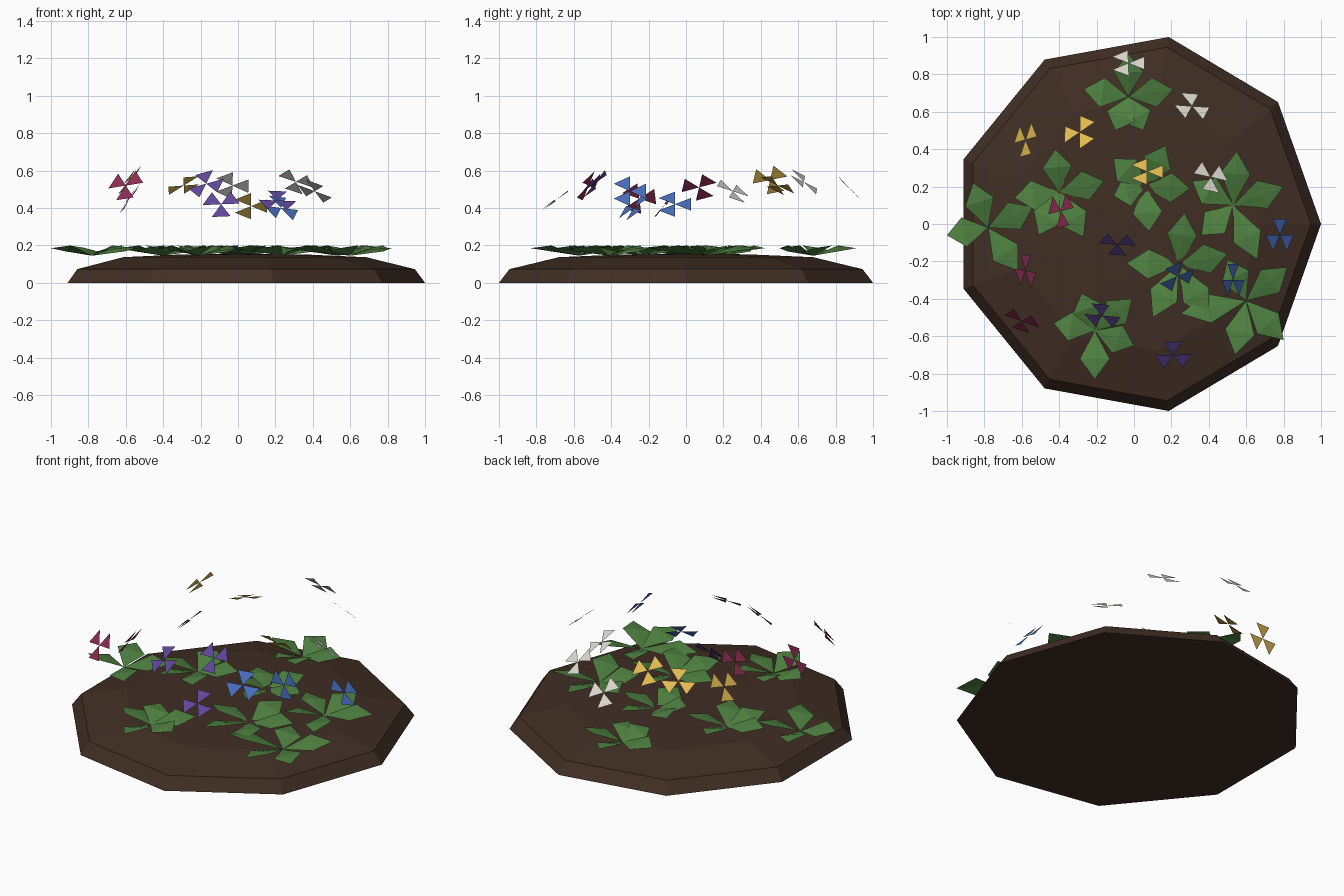
import bpy, math
from mathutils import Vector

if "Cube" in bpy.data.objects:
    bpy.data.objects.remove(bpy.data.objects["Cube"])


def material(name, srgb):
    m = bpy.data.materials.new(name)
    m.diffuse_color = [(c / 255 / 12.92 if c < 10 else ((c / 255 + 0.055) / 1.055) ** 2.4) for c in srgb] + [1]
    m.use_nodes = True
    m.node_tree.nodes["Principled BSDF"].inputs["Base Color"].default_value = m.diffuse_color
    return m


def mesh_object(name, verts, faces, mat):
    me = bpy.data.meshes.new(name)
    me.from_pydata([tuple(v) for v in verts], [], faces)
    me.materials.append(mat)
    ob = bpy.data.objects.new(name, me)
    bpy.context.collection.objects.link(ob)
    return ob


SOIL = material("soil brown", (64, 46, 36))
GREEN = material("leaf green", (78, 128, 64))
PETALS = {"magenta": material("magenta", (142, 44, 82)),
          "purple": material("purple", (96, 70, 152)),
          "blue": material("blue", (72, 108, 186)),
          "yellow": material("yellow", (226, 188, 82)),
          "white": material("white", (222, 218, 210))}

# Soil mound: nine-sided low dome
SIDES = 9
verts, faces = [], []
for scale, z in [(1, 0), (0.945, 0.073), (0.68, 0.137), (0.34, 0.152)]:
    for i in range(SIDES):
        a = math.tau * i / SIDES
        verts.append((0.015 + 0.985 * scale * math.cos(a), 1.015 * scale * math.sin(a), z))
for r in range(3):
    for i in range(SIDES):
        j = (i + 1) % SIDES
        faces.append((r * SIDES + i, r * SIDES + j, (r + 1) * SIDES + j, (r + 1) * SIDES + i))
faces.append(tuple(reversed(range(SIDES))))
verts.append((0.015, 0, 0.157))
faces += [(27 + i, 27 + (i + 1) % SIDES, 36) for i in range(SIDES)]
mesh_object("soil_mound", verts, faces, SOIL)

# Leaf clusters: centre, then the tip of each leaf (hundredths)
CLUSTERS = [
    [(-3, 68), (21, 72), (-3, 91), (-27, 72), (-10, 50), (5, 50)],
    [(-40, 17), (-16, 23), (-42, 40), (-64, 14), (-51, -6), (-27, -7)],
    [(-78, -2), (-86, 22), (-54, 9), (-62, -25), (-100, -6)],
    [(6, 20), (17, 42), (-11, 35), (-11, 15), (8, -4), (30, 19)],
    [(53, 10), (55, 39), (80, 20), (66, -19), (36, -6), (31, 23)],
    [(24, -22), (27, 6), (50, -16), (40, -50), (10, -50), (-4, -21)],
    [(60, -41), (82, -23), (80, -62), (54, -70), (25, -48), (50, -19)],
    [(-21, -57), (-1, -40), (0, -65), (-21, -83), (-43, -53), (-28, -37)],
]
for n, (centre, *tips) in enumerate(CLUSTERS):
    verts, faces = [], []
    c = Vector((centre[0] / 100, centre[1] / 100, 0.145))
    for k, (tx, ty) in enumerate(tips):
        tip = Vector((tx / 100, ty / 100, 0.185))
        d = tip - c
        side = Vector((-d.y, d.x, 0)).normalized() * 0.08
        rib = c + d * 0.58
        rib.z = 0.188
        left, right = rib + side, rib - side
        left.z, right.z = 0.2, 0.168     # folded along the rib, slightly twisted
        b = len(verts)
        verts += [c, right, tip, left, rib]
        faces += [(b, b + 1, b + 4), (b + 1, b + 2, b + 4), (b + 2, b + 3, b + 4), (b + 3, b, b + 4)]
    mesh_object(f"leaf_cluster_{n + 1}", verts, faces, GREEN)

# Flowers: x, y, z (hundredths), facing direction, tilt, roll of one petal in plan
FLOWERS = {
    "magenta": [(-39, 7, 51, 180, 46, 50), (-58, -25, 45, 185, 56, 90), (-60, -52, 52, 245, 57, 0)],
    "purple": [(-9, -11, 42, 265, 50, 270), (-17, -49, 53, 250, 48, 200), (21, -70, 44, 275, 36, 90)],
    "blue": [(23, -28, 40, 300, 45, 0), (53, -30, 49, 0, 53, 90), (78, -6, 42, 0, 42, 90)],
    "yellow": [(-29, 49, 52, 130, 33, 60), (-58, 45, 55, 170, 53, 270), (7, 28, 41, 90, 45, 0)],
    "white": [(-3, 86, 52, 88, 46, 0), (31, 63, 54, 65, 42, 100), (41, 25, 49, 50, 38, 270)],
}
for colour, rows in FLOWERS.items():
    for n, (x, y, z, face, tilt, roll) in enumerate(rows):
        d, t, r = map(math.radians, (face, tilt, roll))
        normal = Vector((math.sin(t) * math.cos(d), math.sin(t) * math.sin(d), math.cos(t)))
        u = Vector((math.cos(r), math.sin(r), 0))
        u.z = -normal.dot(u) / normal.z
        u.normalize()
        w = normal.cross(u)
        c = Vector((x, y, z)) / 100
        verts, faces = [c], []
        for k in range(3):               # three triangular petals
            a = math.tau * k / 3
            out = u * math.cos(a) + w * math.sin(a)
            across = normal.cross(out)
            b = len(verts)
            verts += [c + out * 0.086 - across * 0.05, c + out * 0.086 + across * 0.05]
            faces.append((0, b, b + 1))
        mesh_object(f"{colour}_flower_{n + 1}", verts, faces, PETALS[colour])
